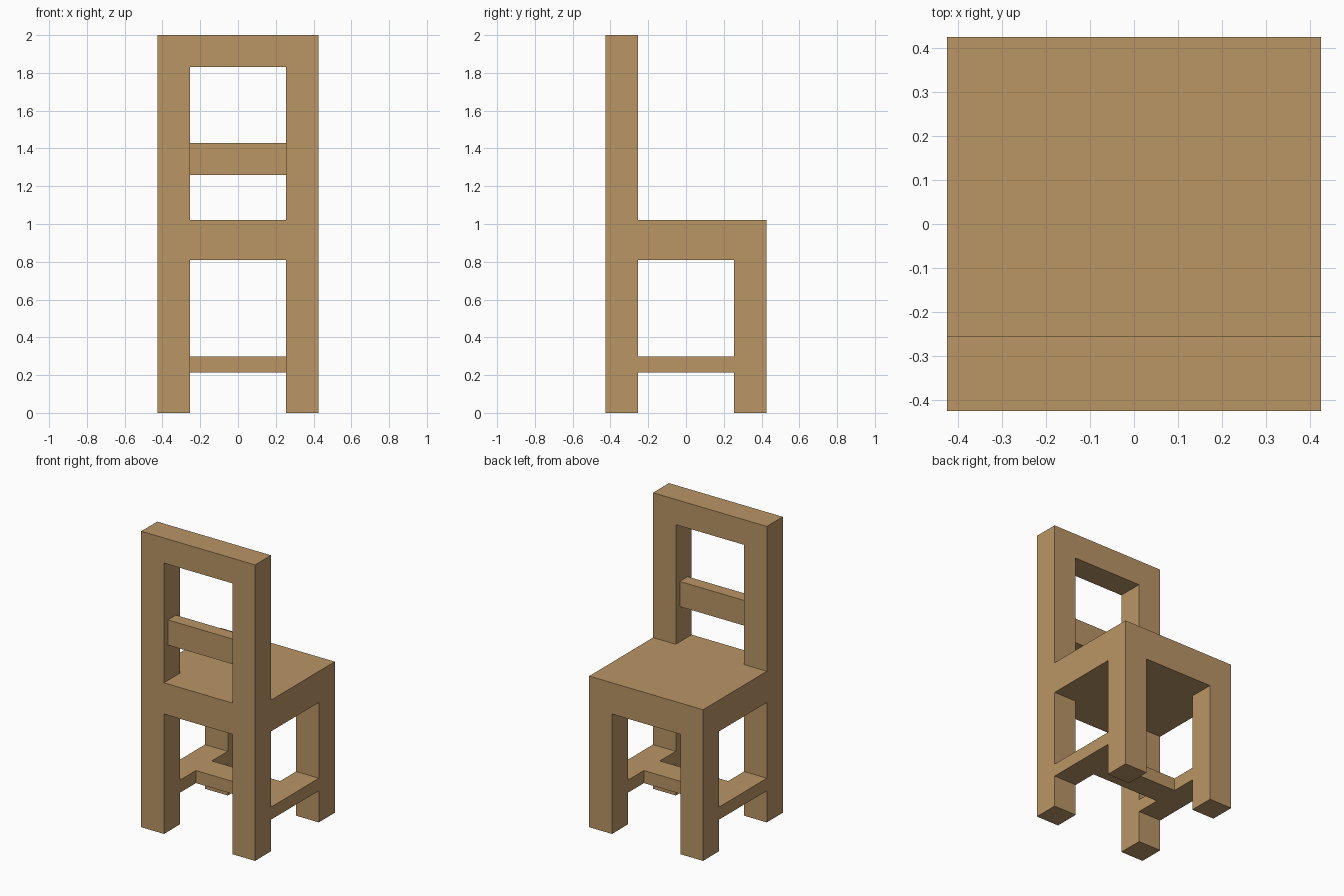
import bpy

if "Cube" in bpy.data.objects:
    bpy.data.objects.remove(bpy.data.objects["Cube"])

OUT, INN = 0.4255, 0.2553      # outer and inner faces of the legs
SEAT_LO, SEAT_HI = 0.81, 1.0213

wood = bpy.data.materials.new("wood")
wood.diffuse_color = (0.49, 0.30, 0.13, 1)
wood.use_nodes = True
wood.node_tree.nodes["Principled BSDF"].inputs["Base Color"].default_value = wood.diffuse_color


def box(name, x, y, z):
    """Box from three (low, high) ranges."""
    bpy.ops.mesh.primitive_cube_add(size=1)
    o = bpy.context.object
    o.name = name
    o.location = [(a + b) / 2 for a, b in (x, y, z)]
    o.scale = [b - a for a, b in (x, y, z)]
    bpy.ops.object.transform_apply(location=True, rotation=False, scale=True)
    o.data.materials.append(wood)
    return o


# seat slab
box("seat", (-OUT, OUT), (-OUT, OUT), (SEAT_LO, SEAT_HI))

# legs, backrest posts and side stretchers
for side, x in (("left", (-OUT, -INN)), ("right", (INN, OUT))):
    box(f"{side}_backrest_leg", x, (-OUT, -INN), (0, SEAT_LO))
    box(f"{side}_open_leg", x, (INN, OUT), (0, SEAT_LO))
    box(f"{side}_backrest_post", x, (-OUT, -INN), (SEAT_HI, 2))
    box(f"{side}_stretcher", x, (-INN, INN), (0.2135, 0.2985))

# cross stretcher joining the side stretchers
box("cross_stretcher", (-INN, INN), (-0.085, 0.085), (0.2135, 0.2985))

# backrest rails: flush top rail and thinner, inset slat
box("top_rail", (-INN, INN), (-OUT, -INN), (1.83, 2))
box("middle_slat", (-INN, INN), (-0.383, -0.298), (1.26, 1.43))
